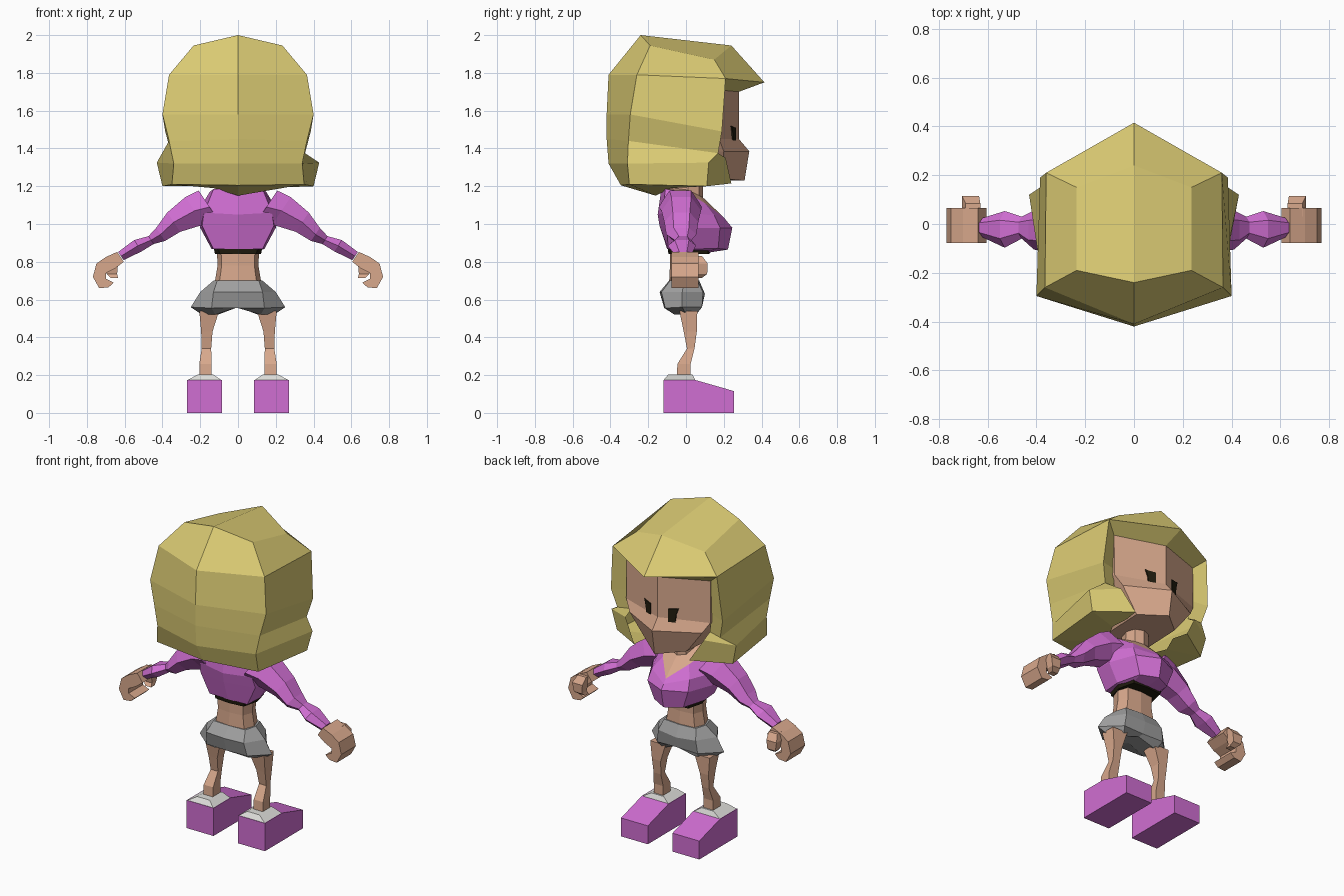
import bpy
import bmesh

if "Cube" in bpy.data.objects:
    bpy.data.objects.remove(bpy.data.objects["Cube"], do_unlink=True)


def material(name, rgb):
    lin = [((c / 255 + 0.055) / 1.055) ** 2.4 for c in rgb] + [1.0]
    m = bpy.data.materials.new(name)
    m.diffuse_color = lin
    m.use_nodes = True
    m.node_tree.nodes["Principled BSDF"].inputs["Base Color"].default_value = lin
    return m


HAIR = material("blond hair", (220, 204, 116))
SKIN = material("skin", (216, 168, 140))
PINK = material("pink purple cloth", (208, 110, 210))
GREY = material("grey skirt cloth", (160, 160, 160))
WHITE = material("white sock", (222, 222, 218))
BLACK = material("black", (32, 28, 14))


def flip(points):
    return [(-x, y, z) for x, y, z in points]


def full(half):
    """Close a half ring that starts and ends on the centre line."""
    return half + flip(half[1:-1])[::-1]


def loft(name, rings, mat, closed=True, caps=(True, True), extra=()):
    """Skin a series of rings; extra holds further faces as point lists."""
    bm = bmesh.new()
    rows = [[bm.verts.new(p) for p in r] for r in rings]
    n = len(rows[0])
    for a, b in zip(rows, rows[1:]):
        for i in range(n if closed else n - 1):
            j = (i + 1) % n
            bm.faces.new((a[i], a[j], b[j], b[i]))
    if closed:
        for use, row in zip(caps, (rows[0], rows[-1])):
            if use:
                bm.faces.new(row)
    for face in extra:
        bm.faces.new([bm.verts.new(p) for p in face])
    bmesh.ops.remove_doubles(bm, verts=bm.verts, dist=0.0005)
    bmesh.ops.recalc_face_normals(bm, faces=bm.faces)
    me = bpy.data.meshes.new(name)
    bm.to_mesh(me)
    bm.free()
    me.materials.append(mat)
    ob = bpy.data.objects.new(name, me)
    bpy.context.collection.objects.link(ob)
    return ob


def pair(name, rings, mat, **kw):
    loft("left_" + name, rings, mat, **kw)
    loft("right_" + name, [flip(r) for r in rings], mat, **kw)


def box_ring(x0, x1, y0, y1, z, z1=None):
    z1 = z if z1 is None else z1
    return [(x0, y0, z), (x1, y0, z), (x1, y1, z1), (x0, y1, z1)]


# Hair: each level runs inner edge, front edge, back corner, back centre
levels = [
    [(.29, .17, 1.71), (.36, .21, 1.77), (.365, -.26, 1.79), (0, -.41, 1.79)],
    [(.29, .16, 1.50), (.385, .19, 1.49), (.40, -.295, 1.58), (0, -.42, 1.58)],
    [(.27, .15, 1.38), (.355, .17, 1.375), (.365, -.305, 1.44), (0, -.42, 1.45)],
    [(.27, .21, 1.35), (.43, .12, 1.325), (.34, -.31, 1.32), (0, -.41, 1.32)],
    [(.19, .24, 1.215), (.40, .11, 1.20), (.35, -.30, 1.21), (0, -.345, 1.205)],
    [(.17, .14, 1.22), (.20, .05, 1.20), (.13, -.08, 1.19), (0, -.16, 1.15)],
]
top_back, top_side = (0, -.24, 2.0), (.235, -.19, 1.945)
top_front, brow_mid = (.235, .15, 1.87), (0, .24, 1.945)
fringe, face_top = (0, .415, 1.75), (0, .28, 1.70)
inner, front, back, mid = levels[0]
crown = [
    [top_back, top_side, top_front, brow_mid],
    [top_back, mid, back, top_side],
    [top_side, back, front, top_front],
    [top_front, front, fringe, brow_mid],
    [front, fringe, face_top, inner],
]
loft("hair", [l + flip(l[:-1])[::-1] for l in levels], HAIR, closed=False,
     extra=crown + [flip(f) for f in crown])

# Head with a protruding lower face
head = [
    [(0, -.12, 1.74), (.29, -.1, 1.74), (.29, .17, 1.74), (0, .28, 1.74)],
    [(0, -.12, 1.45), (.29, -.1, 1.45), (.29, .175, 1.45), (0, .28, 1.45)],
    [(0, -.12, 1.385), (.25, -.1, 1.385), (.25, .20, 1.385), (0, .335, 1.385)],
    [(0, -.08, 1.23), (.14, -.06, 1.23), (.14, .19, 1.24), (0, .31, 1.23)],
]
loft("head", [full(r) for r in head], SKIN)

# Eyes: thin plates lying on the slanted face
eye = [(.06, 1.43), (.10, 1.43), (.105, 1.48), (.118, 1.52), (.10, 1.515), (.06, 1.51)]
pair("eye", [[(x, .28 - .362 * x + d, z) for x, z in eye] for d in (-.002, .006)], BLACK)

# Torso: back centre, back corner, side, front corner, front centre
neckline = [(0, -.13, 1.19), (.13, -.11, 1.185), (.15, 0, 1.17), (.09, .10, 1.11), (0, .20, 1.035)]
hem = [(0, -.10, .868), (.13, -.095, .868), (.14, .02, .868), (.10, .17, .87), (0, .222, .865)]
top = [
    neckline,
    [(0, -.15, 1.05), (.18, -.12, 1.06), (.215, 0, 1.06), (.13, .15, 1.045), (0, .22, 1.01)],
    [(0, -.14, .99), (.19, -.10, .99), (.20, .02, .98), (.14, .18, .98), (0, .245, .98)],
    hem,
    [(0, -.09, .868), (.11, -.085, .866), (.115, .0, .866), (.09, .10, .85), (0, .13, .85)],
]
loft("sweater", [full(r) for r in top], PINK, caps=(False, True))
neck = [
    [(0, -.05, 1.27), (.05, -.04, 1.27), (.07, .02, 1.27), (.05, .07, 1.27), (0, .09, 1.27)],
    [(0, -.07, 1.19), (.05, -.06, 1.19), (.07, .01, 1.18), (.05, .07, 1.15), (0, .09, 1.14)],
    neckline,
]
loft("neck_and_chest", [full(r) for r in neck], SKIN, caps=(True, False))


def oval(w, back_y, front_y, z):
    return full([(0, back_y, z), (w * .8, back_y + .01, z), (w, (back_y + front_y) / 2, z),
                 (w * .8, front_y - .01, z), (0, front_y, z)])


# Black undershirt band and bare waist
loft("undershirt_band", [oval(.128, -.097, .13, .872), oval(.122, -.093, .125, .842)], BLACK)
loft("waist", [oval(.112, -.085, .065, .86), oval(.108, -.085, .06, .78), oval(.125, -.09, .065, .68)], SKIN)

# Flared skirt
skirt = [
    [(0, -.09, .70), (.11, -.085, .70), (.13, -.01, .70), (.11, .06, .70), (0, .07, .70)],
    [(0, -.14, .64), (.13, -.13, .64), (.20, -.02, .64), (.13, .09, .64), (0, .10, .63)],
    [(0, -.115, .555), (.14, -.11, .555), (.25, -.02, .56), (.14, .085, .56), (0, .08, .56)],
    [(0, -.05, .56), (.12, -.06, .52), (.19, 0, .52), (.12, .05, .515), (0, .04, .56)],
]
loft("skirt", [full(r) for r in skirt], GREY)

# Legs, socks and shoes
pair("leg", [box_ring(.10, .205, -.035, .06, .54), box_ring(.135, .195, -.012, .057, .43),
             box_ring(.142, .192, .005, .045, .34), box_ring(.14, .205, -.045, .025, .26),
             box_ring(.14, .205, -.05, .025, .19)], SKIN)
pair("sock", [box_ring(.085, .27, -.12, .05, .172), box_ring(.13, .215, -.095, .035, .202)], WHITE)
pair("shoe", [[(x, -.12, 0), (x, .255, 0), (x, .255, .115), (x, .05, .174), (x, -.12, .174)]
              for x in (.085, .27)], PINK)


def arm_ring(x, z, y, h, w):
    """Six-sided section, leaning along the slope of the arm."""
    shape = [(1, .5), (1, -.5), (0, -1), (-1, -.5), (-1, .5), (0, 1)]
    return [(x + a * h * .55, y + b * w, z + a * h * .83) for a, b in shape]


# Sleeves: shoulder, upper arm, elbow, forearm, cuff
pair("sleeve", [arm_ring(.15, 1.09, -.03, .105, .115), arm_ring(.23, 1.07, -.025, .088, .105),
                arm_ring(.34, 1.01, -.025, .062, .09), arm_ring(.41, .945, -.025, .042, .08),
                arm_ring(.46, .915, -.015, .025, .045), arm_ring(.53, .885, -.022, .036, .075),
                arm_ring(.62, .83, -.015, .026, .04)], PINK)

# Curled hands with thumbs
hand = [(.605, .80), (.64, .852), (.70, .825), (.75, .79), (.768, .72), (.735, .66),
        (.685, .665), (.658, .69), (.70, .71), (.70, .74), (.65, .765)]
pair("hand", [[(x, y, z) for x, z in hand] for y in (-.078, .065)], SKIN)
pair("thumb", [box_ring(.63, .69, .03, .085, .83), box_ring(.635, .705, .055, .115, .79),
               box_ring(.64, .695, .065, .112, .735), box_ring(.635, .675, .05, .085, .715)], SKIN)
